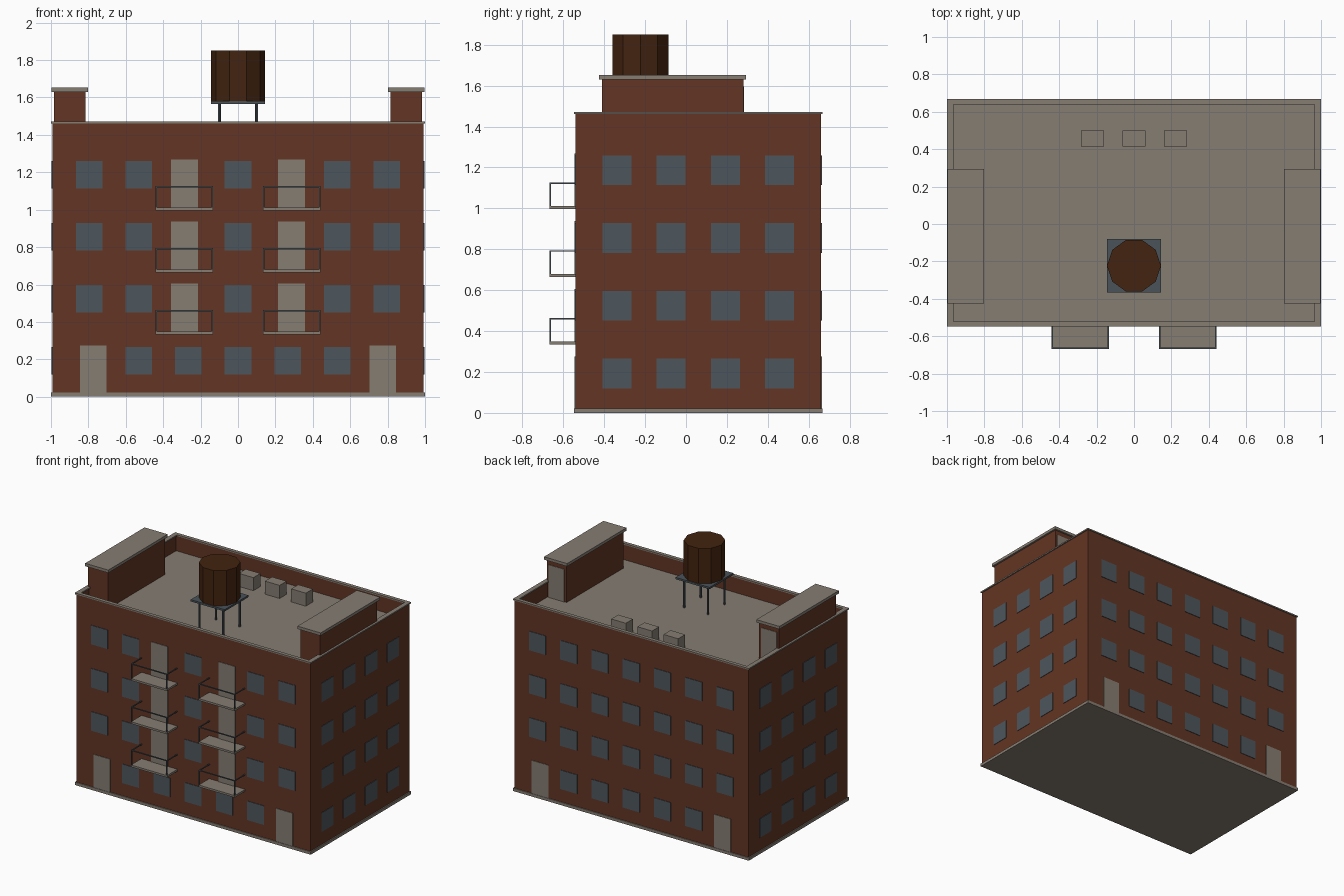
import bpy
import bmesh
from math import pi
from mathutils import Matrix, Vector

cube = bpy.data.objects.get("Cube")
if cube:
    bpy.data.objects.remove(cube, do_unlink=True)


def material(name, rgb):
    m = bpy.data.materials.new(name)
    m.use_nodes = True
    m.diffuse_color = (*rgb, 1)
    m.node_tree.nodes["Principled BSDF"].inputs["Base Color"].default_value = (*rgb, 1)
    return m


BRICK = material("red brick", (0.125, 0.036, 0.017))
STONE = material("warm grey stone", (0.235, 0.205, 0.17))
GLASS = material("blue grey glass", (0.075, 0.093, 0.108))
METAL = material("slate metal", (0.07, 0.088, 0.102))
WOOD = material("dark wood", (0.055, 0.017, 0.005))


def finish(bm, name, *mats):
    mesh = bpy.data.meshes.new(name)
    bm.to_mesh(mesh)
    bm.free()
    for m in mats:
        mesh.materials.append(m)
    obj = bpy.data.objects.new(name, mesh)
    bpy.context.collection.objects.link(obj)
    return obj


def box(bm, x0, x1, y0, y1, z0, z1):
    mid = Vector((x0 + x1, y0 + y1, z0 + z1)) / 2
    size = (x1 - x0, y1 - y0, z1 - z0)
    bmesh.ops.create_cube(bm, size=1, matrix=Matrix.Translation(mid) @ Matrix.Diagonal((*size, 1)))


def boxes(name, mat, items):
    bm = bmesh.new()
    for b in items:
        box(bm, *b)
    return finish(bm, name, mat)


# Main dimensions
CY = 0.06                        # centre of the block in y
HX, HY = 0.992, 0.601            # half sizes of the brick block
FRONT, BACK = CY - HY, CY + HY
FLOOR, ROOF, TOP = 0.331, 1.345, 1.472
T = 0.004                        # thickness of window and door plates
WIN_W, WIN_H, DOOR_H = 0.071, 0.146, 0.265

# Brick block with a sunken roof deck
bm = bmesh.new()
box(bm, -HX, HX, FRONT, BACK, 0.01, TOP - 0.009)
bm.faces.ensure_lookup_table()
lid = max(bm.faces, key=lambda f: f.calc_center_median().z)
bmesh.ops.inset_region(bm, faces=[lid], thickness=0.022)
deck = bmesh.ops.extrude_face_region(bm, geom=[lid])
bmesh.ops.delete(bm, geom=[lid], context="FACES_ONLY")
for v in (g for g in deck["geom"] if isinstance(g, bmesh.types.BMVert)):
    v.co.z = ROOF
for f in bm.faces:
    f.material_index = int(abs(f.calc_center_median().z - ROOF) < 0.001 and abs(f.normal.z) > 0.9)
bmesh.ops.recalc_face_normals(bm, faces=bm.faces)
finish(bm, "brick_block", BRICK, STONE)

# Stone base and parapet coping
boxes("base_course", STONE, [(-1, 1, CY - 0.608, CY + 0.608, 0, 0.022)])
rims = []
for s in (-1, 1):
    rims.append((*sorted((s * 0.965, s)), CY - 0.608, CY + 0.608, TOP - 0.01, TOP))
    rims.append((-0.965, 0.965, *sorted((CY + s * 0.58, CY + s * 0.608)), TOP - 0.01, TOP))
boxes("parapet_coping", STONE, rims)

# Windows and doors on the front, back and sides
STEP = 0.265
windows, doors = [], []
for floor in range(4):
    z = 0.12 + floor * FLOOR
    for col in range(-3, 4):
        x = col * STEP
        span = (x - WIN_W, x + WIN_W)
        if floor == 0 and abs(col) == 3:
            continue
        windows.append((*span, BACK - T, BACK + T, z, z + WIN_H))
        if floor == 0 or abs(col) != 1:
            windows.append((*span, FRONT - T, FRONT + T, z, z + WIN_H))
    for col in range(4):
        y = CY + (col - 1.5) * STEP
        for s in (-1, 1):
            windows.append((s * HX - T, s * HX + T, y - WIN_W, y + WIN_W, z, z + WIN_H))
for s in (-1, 1):
    for wall in (FRONT, BACK):
        x = s * 0.773
        doors.append((x - WIN_W, x + WIN_W, wall - T, wall + T, 0.02, 0.275))
    for floor in (1, 2, 3):
        x, z = s * 0.286, 0.01 + floor * FLOOR
        doors.append((x - WIN_W, x + WIN_W, FRONT - T, FRONT + T, z, z + DOOR_H))
boxes("windows", GLASS, windows)
boxes("doors", STONE, doors)

# Balconies: slab, corner posts and top rail
slabs, rails = [], []
OUT, R = -0.668, 0.007
for s in (-1, 1):
    for floor in (1, 2, 3):
        z = 0.003 + floor * FLOOR
        x0, x1 = s * 0.287 - 0.153, s * 0.287 + 0.153
        slabs.append((x0, x1, OUT, FRONT, z, z + 0.015))
        zr = z + 0.13
        rails.append((x0, x1, OUT, OUT + R, zr - R, zr))
        for xp in (x0, x1 - R):
            rails.append((xp, xp + R, OUT, OUT + R, z + 0.015, zr))
            rails.append((xp, xp + R, OUT + R, FRONT, zr - R, zr))
boxes("balcony_slabs", STONE, slabs)
boxes("balcony_rails", METAL, rails)

# Stair houses at both ends of the roof
houses, caps, hatches = [], [], []
for s in (-1, 1):
    x = s * 0.9
    houses.append((x - 0.084, x + 0.084, -0.41, 0.28, ROOF, 1.632))
    caps.append((x - 0.098, x + 0.098, -0.425, 0.294, 1.63, 1.652))
    hatches.append((x - 0.066, x + 0.066, 0.28 - T, 0.28 + T, ROOF, ROOF + 0.25))
boxes("stair_houses", BRICK, houses)
boxes("stair_house_caps", STONE, caps)
boxes("stair_house_doors", STONE, hatches)

# Roof ventilation units
boxes("vent_units", STONE, [(i * 0.222 - 0.062, i * 0.222 + 0.062, 0.415, 0.5, ROOF, ROOF + 0.1)
                            for i in (-1, 0, 1)])

# Water tank on its stand
TY, R_TANK = -0.223, 0.144
boxes("tank_platform", METAL, [(-R_TANK, R_TANK, TY - R_TANK, TY + R_TANK, 1.566, 1.58)])


def cylinders(name, mat, sides, radius, z0, z1, spots):
    bm = bmesh.new()
    for x, y in spots:
        bmesh.ops.create_cone(bm, cap_ends=True, segments=sides, radius1=radius, radius2=radius,
                              depth=z1 - z0, matrix=Matrix.Translation((x, y, (z0 + z1) / 2))
                              @ Matrix.Rotation(pi / 2, 4, "Z"))
    return finish(bm, name, mat)


cylinders("tank_legs", METAL, 8, 0.008, ROOF, 1.57,
          [(sx * 0.1, TY + sy * 0.1) for sx in (-1, 1) for sy in (-1, 1)])
cylinders("water_tank", WOOD, 10, R_TANK, 1.58, 1.85, [(0, TY)])
